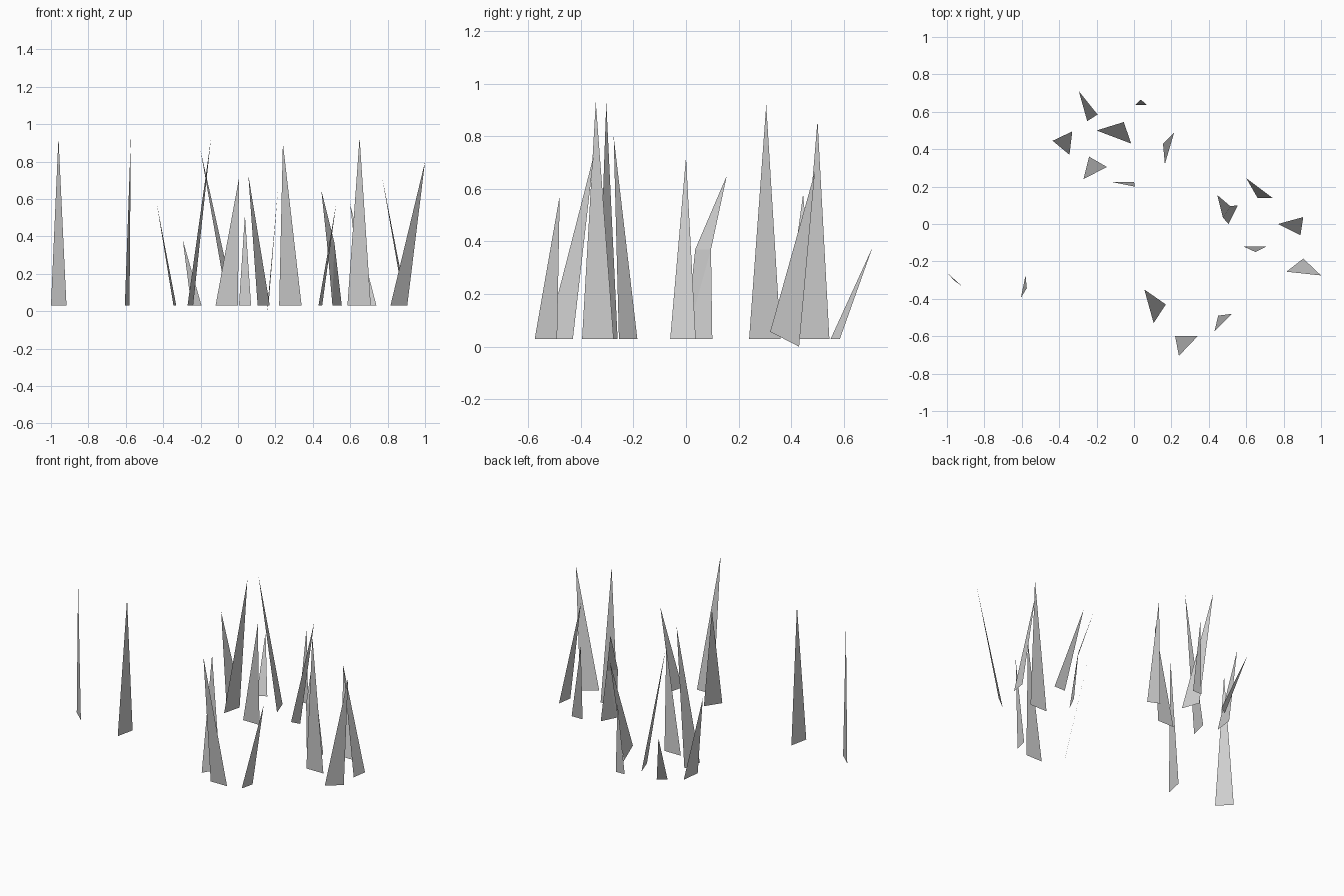
import bpy
import bmesh

default_cube = bpy.data.objects.get("Cube")
if default_cube:
    bpy.data.objects.remove(default_cube, do_unlink=True)

GROUND = 0.03

# One plain grey material for every blade
grey = bpy.data.materials.new("light_grey")
grey.use_nodes = True
colour = (0.62, 0.62, 0.62, 1)
grey.diffuse_color = colour
grey.node_tree.nodes["Principled BSDF"].inputs["Base Color"].default_value = colour


def blade(name, base_a, base_b, tip, bend=None):
    """Flat blade: two root corners, an optional bent pair in the middle, one tip."""
    bm = bmesh.new()

    def corner(point):
        return bm.verts.new(point if len(point) == 3 else (*point, GROUND))

    left, right = corner(base_a), corner(base_b)
    if bend:
        upper_left, upper_right = (corner(point) for point in bend)
        bm.faces.new((left, right, upper_right))
        bm.faces.new((left, upper_right, upper_left))
        left, right = upper_left, upper_right
    bm.faces.new((left, right, corner(tip)))

    mesh = bpy.data.meshes.new(name)
    bm.to_mesh(mesh)
    bm.free()
    mesh.materials.append(grey)
    obj = bpy.data.objects.new(name, mesh)
    bpy.context.collection.objects.link(obj)
    return obj


# Back clump
blade("back_short_blade", base_a=(-.195, .585), base_b=(-.25, .55), tip=(-.295, .71, .38))
blade("back_wide_blade", base_a=(-.055, .545), base_b=(-.015, .43), tip=(-.2, .5, .86))
blade("back_outer_blade", base_a=(-.33, .495), base_b=(-.345, .37), tip=(-.435, .445, .58))
blade("back_tall_blade", base_a=(-.24, .36), base_b=(-.27, .24), tip=(-.145, .305, .92))
blade("back_inner_blade", base_a=(-.12, .225), base_b=(0, .225), tip=(.005, .2, .71))
blade("back_small_blade", base_a=(.005, .635), base_b=(.07, .635), tip=(.037, .665, .515))
blade("back_tilted_blade", base_a=(.165, .32, .057), base_b=(.155, .43, 0), tip=(.215, .49, .665))

# Left clump
blade("left_bent_blade", base_a=(.505, 0), base_b=(.555, .1), tip=(.445, .155, .65),
      bend=[(.475, .035, .37), (.515, .095, .37)])
blade("left_back_blade", base_a=(.74, .14), base_b=(.66, .14), tip=(.6, .245, .57))
blade("left_outer_blade", base_a=(.905, .037), base_b=(.89, -.06), tip=(.77, 0, .72))
blade("left_tall_blade", base_a=(.585, -.12), base_b=(.71, -.12), tip=(.65, -.15, .93))
blade("left_leaning_blade", base_a=(.815, -.255), base_b=(.905, -.185), tip=(1, -.275, .8))

# Front clump
blade("front_wide_blade", base_a=(.17, -.43), base_b=(.105, -.53), tip=(.055, -.35, .73))
blade("front_tall_blade", base_a=(.22, -.6), base_b=(.34, -.6), tip=(.24, -.705, .9))
blade("front_short_blade", base_a=(.43, -.575), base_b=(.45, -.49), tip=(.525, -.48, .575))

# Lone blades on the right
blade("right_inner_blade", base_a=(-.58, -.275), base_b=(-.605, -.395), tip=(-.573, -.343, .93))
blade("right_outer_blade", base_a=(-1, -.26), base_b=(-.917, -.335), tip=(-.96, -.303, .93))
